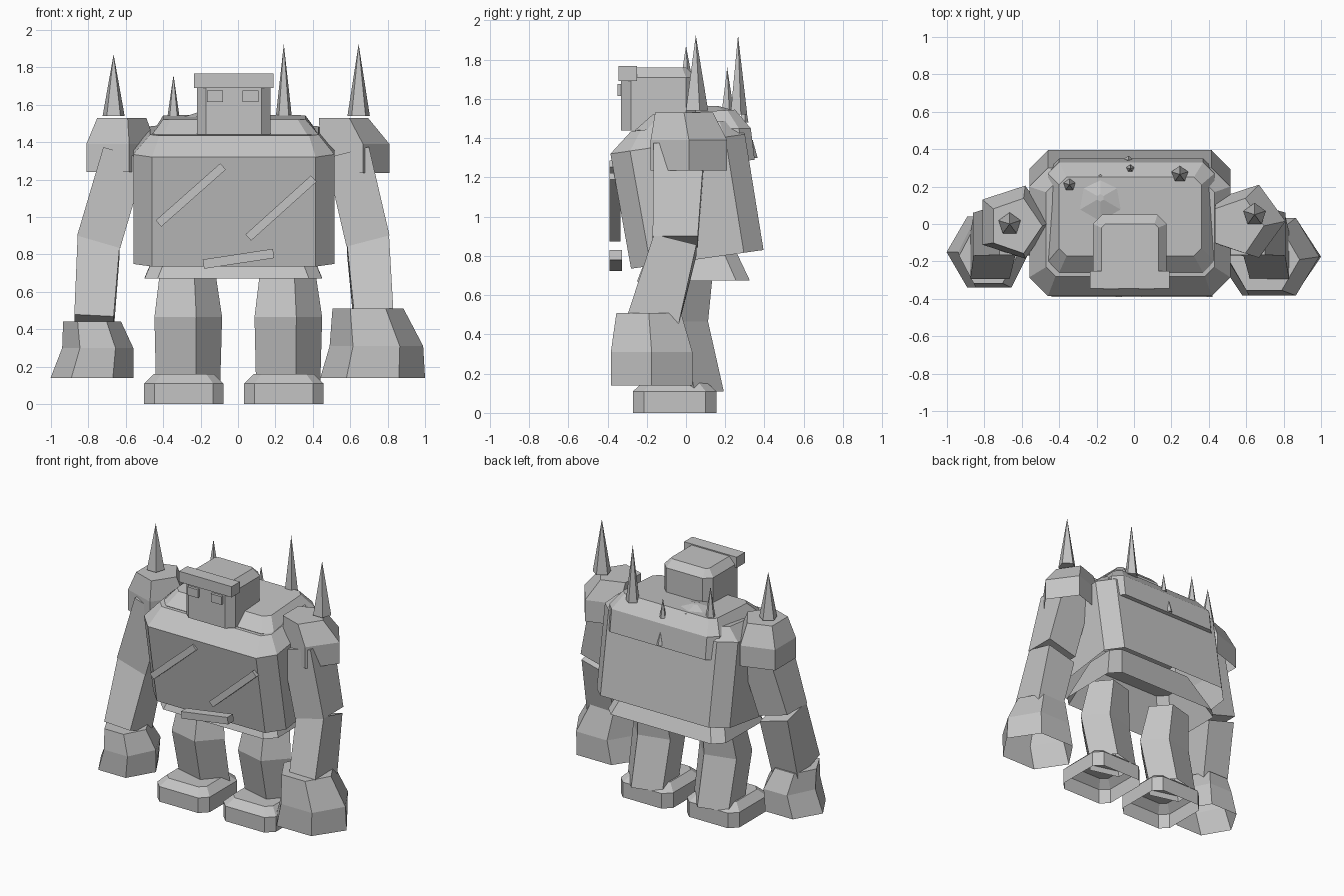
import bpy, bmesh
from math import sin, cos, radians, atan2, hypot
from mathutils import Matrix

cube = bpy.data.objects.get("Cube")
if cube:
    bpy.data.objects.remove(cube, do_unlink=True)

stone = bpy.data.materials.new("grey_stone")
stone.use_nodes = True
GREY = (0.55, 0.55, 0.55, 1)
stone.diffuse_color = GREY
bsdf = next(n for n in stone.node_tree.nodes if n.type == 'BSDF_PRINCIPLED')
bsdf.inputs["Base Color"].default_value = GREY


def finish(name, bm):
    bmesh.ops.recalc_face_normals(bm, faces=bm.faces)
    mesh = bpy.data.meshes.new(name)
    bm.to_mesh(mesh)
    bm.free()
    mesh.materials.append(stone)
    obj = bpy.data.objects.new(name, mesh)
    bpy.context.collection.objects.link(obj)
    return obj


def loft(name, rings, open_bottom=False):
    """Skin a stack of point rings with flat faces."""
    bm = bmesh.new()
    rows = [[bm.verts.new(p) for p in ring] for ring in rings]
    n = len(rows[0])
    for a, b in zip(rows, rows[1:]):
        for i in range(n):
            j = (i + 1) % n
            bm.faces.new((a[i], a[j], b[j], b[i]))
    bm.faces.new(rows[-1])
    if not open_bottom:
        bm.faces.new(rows[0][::-1])
    return finish(name, bm)


def slab(x0, x1, y0, y1, zf, zb, c):
    """Rectangle with cut corners, front at height zf and back at zb."""
    pts = [(x0 + c, y0), (x1 - c, y0), (x1, y0 + c), (x1, y1 - c),
           (x1 - c, y1), (x0 + c, y1), (x0, y1 - c), (x0, y0 + c)]
    return [(x, y, zf + (zb - zf) * (y - y0) / (y1 - y0)) for x, y in pts]


def ngon(sides, cx, cy, z, rx, ry, turn=0):
    """Regular section with its first corner towards +x."""
    angles = [radians(360 / sides * i + turn) for i in range(sides)]
    return [(cx + rx * cos(a), cy + ry * sin(a), z) for a in angles]


def quad(cx, cy, z, hx, hy, sx=0, sy=0):
    """Four-cornered arm section sloping along x and y."""
    corners = ((-1, -1), (1, -1), (1, 1), (-1, 1))
    return [(cx + hx * i, cy + hy * j, z + sx * hx * i + sy * hy * j)
            for i, j in corners]


def box(name, x0, x1, y0, y1, z0, z1):
    cx, cy = (x0 + x1) / 2, (y0 + y1) / 2
    return loft(name, [quad(cx, cy, z, x1 - cx, y1 - cy) for z in (z0, z1)])


def bar(name, xa, za, xb, zb, width, y0, y1):
    """Long strip across the chest."""
    bm = bmesh.new()
    m = (Matrix.Translation(((xa + xb) / 2, (y0 + y1) / 2, (za + zb) / 2))
         @ Matrix.Rotation(-atan2(zb - za, xb - xa), 4, 'Y')
         @ Matrix.Diagonal((hypot(xb - xa, zb - za), y1 - y0, width, 1)))
    bmesh.ops.create_cube(bm, size=1, matrix=m)
    return finish(name, bm)


def spike(name, x, y, z0, z1, r):
    """Five-sided spike."""
    bm = bmesh.new()
    m = Matrix.Translation((x, y, (z0 + z1) / 2))
    bmesh.ops.create_cone(bm, cap_ends=True, segments=5, radius1=r, radius2=0,
                          depth=z1 - z0, matrix=m)
    return finish(name, bm)


# Torso leaning forward, back slab on its top, pelvis below
loft("torso", [slab(-.56, .515, -.28, .395, .735, .83, .10),
               slab(-.56, .515, -.385, .30, 1.32, 1.42, .10),
               slab(-.47, .43, -.28, .22, 1.435, 1.49, .05)], open_bottom=True)
loft("back_slab", [slab(-.46, .43, -.22, .35, 1.22, 1.29, .06),
                   slab(-.46, .43, -.26, .33, 1.44, 1.45, .06),
                   slab(-.40, .36, -.17, .25, 1.52, 1.545, .04)])
loft("pelvis", [slab(-.50, .45, -.25, .325, .67, .675, .07),
                slab(-.38, .33, -.14, .19, .95, .96, .06)], open_bottom=True)

# Low boulder set into the back
loft("back_boulder", [ngon(6, -.18, .14, 1.535, .125, .125, 30),
                      ngon(6, -.18, .14, 1.565, .02, .02, 30)])

# Strips on the chest
bar("chest_strip_right", -.425, .965, -.08, 1.27, .045, -.39, -.335)
bar("chest_strip_left", .055, .89, .405, 1.205, .045, -.39, -.335)
bar("belly_strip", -.185, .748, .19, .805, .05, -.39, -.325)

# Head with brow and eyes
loft("head", [slab(-.22, .175, -.33, .05, 1.44, 1.44, .05),
              slab(-.22, .175, -.33, .05, 1.71, 1.71, .05),
              slab(-.175, .13, -.30, .0, 1.76, 1.76, .02)])
box("brow", -.235, .19, -.345, -.25, 1.69, 1.768)
for side, x in (("right", -.165), ("left", .025)):
    box(side + "_eye", x, x + .085, -.35, -.32, 1.615, 1.675)

# Five-sided legs and hollow feet
for side, x in (("right", -.285), ("left", .25)):
    loft(side + "_leg", [ngon(5, x, .045, .11, .19, .155),
                         ngon(5, x, -.035, .465, .20, .155),
                         ngon(5, x, .01, .73, .16, .135)], open_bottom=True)
    f = x - .005
    loft(side + "_foot", [slab(f - .212, f + .212, -.27, .155, 0, 0, .055),
                          slab(f - .212, f + .212, -.27, .155, .11, .11, .055),
                          slab(f - .16, f + .16, -.215, .10, .16, .16, .04)],
         open_bottom=True)

# Right arm
loft("right_shoulder", [ngon(5, -.645, .01, 1.24, .205, .205),
                        ngon(5, -.645, .01, 1.39, .205, .205),
                        ngon(5, -.635, -.01, 1.53, .145, .155)], open_bottom=True)
loft("right_upper_arm", [quad(-.745, -.055, .867, .115, .115, -.29),
                         quad(-.605, -.03, 1.34, .115, .135, -.29)])
loft("right_forearm", [quad(-.77, -.17, .43, .105, .125, -.05, -.35),
                       quad(-.745, -.055, .85, .112, .108, -.29, -.25)])
loft("right_hand", [ngon(6, -.78, -.15, .14, .222, .22),
                    ngon(6, -.75, -.15, .30, .19, .22),
                    ngon(6, -.78, -.17, .44, .155, .17)], open_bottom=True)

# Left arm
loft("left_shoulder", [ngon(5, .605, .015, 1.235, .205, .205),
                       ngon(5, .605, .015, 1.39, .205, .205),
                       ngon(5, .55, -.01, 1.53, .145, .155)], open_bottom=True)
loft("left_upper_arm", [quad(.695, -.055, .872, .115, .115, .26),
                        quad(.585, -.035, 1.345, .115, .13, .26)])
loft("left_forearm", [quad(.725, -.17, .46, .105, .125, .05, -.35),
                      quad(.695, -.055, .855, .112, .108, .26, -.25)])
loft("left_hand", [ngon(6, .72, -.175, .14, .28, .24),
                   ngon(6, .74, -.175, .31, .25, .24),
                   ngon(6, .695, -.19, .51, .19, .19)], open_bottom=True)

# Spikes on shoulders and back
spike("right_shoulder_spike", -.665, .0, 1.54, 1.87, .062)
spike("left_shoulder_spike", .645, .05, 1.54, 1.925, .063)
spike("back_spike_left", .245, .265, 1.52, 1.925, .047)
spike("back_spike_right", -.345, .21, 1.53, 1.76, .035)
spike("back_spike_middle", -.02, .295, 1.48, 1.62, .023)
spike("back_thorn", -.03, .34, 1.30, 1.39, .025)
